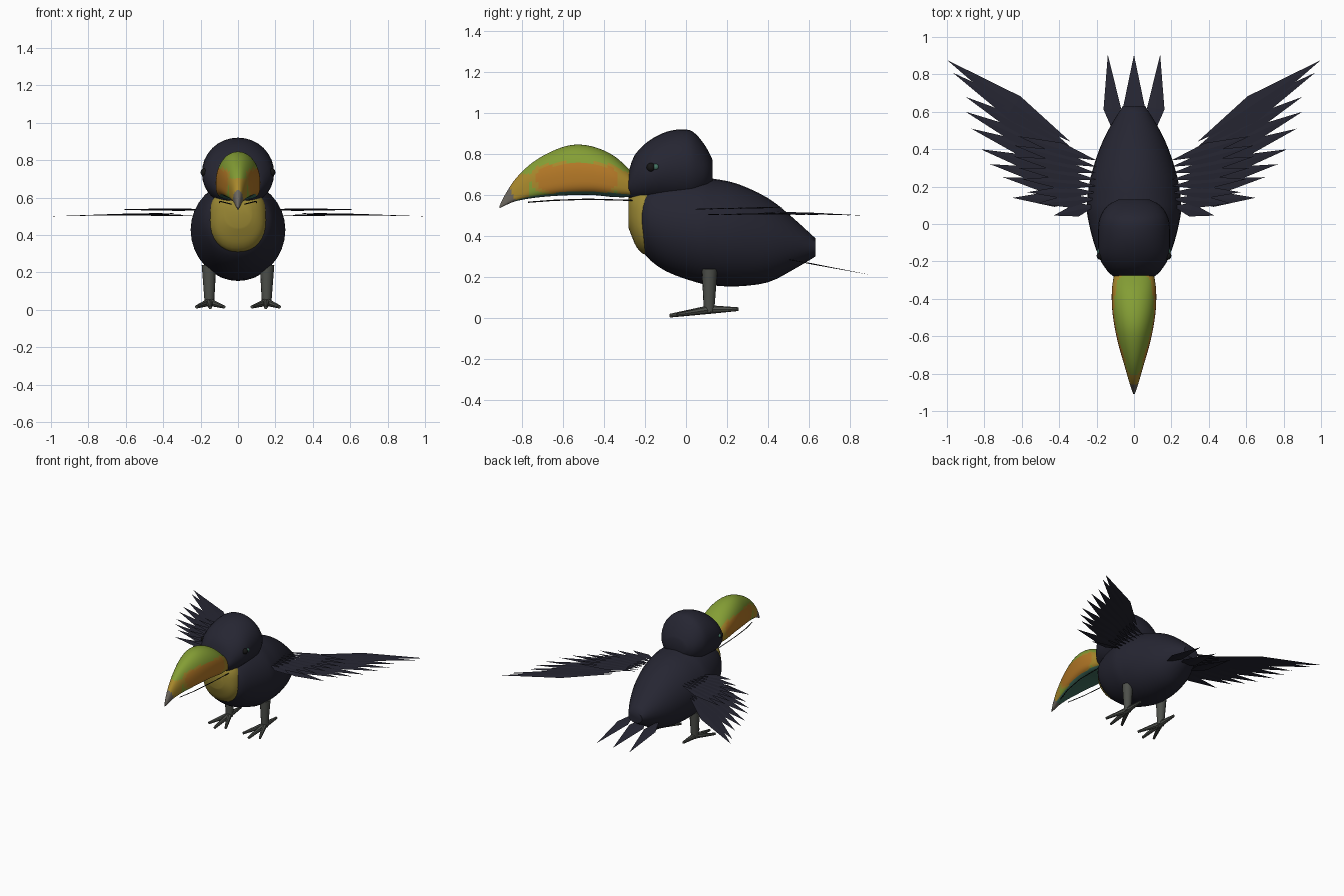
import bpy, bmesh, math
from mathutils import Vector

if "Cube" in bpy.data.objects:
    bpy.data.objects.remove(bpy.data.objects["Cube"])


def mat(name, r, g, b):
    m = bpy.data.materials.new(name)
    m.diffuse_color = (r, g, b, 1)
    m.use_nodes = True
    m.node_tree.nodes["Principled BSDF"].inputs["Base Color"].default_value = m.diffuse_color
    return m


NAVY = mat("navy black plumage", 0.019, 0.019, 0.032)
YELLOW = mat("yellow bib", 0.33, 0.25, 0.035)
GREEN = mat("beak green", 0.23, 0.34, 0.035)
ORANGE = mat("beak orange", 0.46, 0.19, 0.02)
AMBER = mat("beak amber", 0.40, 0.25, 0.025)
GREY = mat("beak tip grey", 0.15, 0.135, 0.115)
TEAL = mat("teal", 0.06, 0.18, 0.13)
LEG = mat("leg grey", 0.075, 0.08, 0.07)
BLACK = mat("black", 0.008, 0.008, 0.008)


def finish(name, bm, mats, smooth=None):
    bmesh.ops.recalc_face_normals(bm, faces=bm.faces)
    me = bpy.data.meshes.new(name)
    bm.to_mesh(me)
    bm.free()
    for m in mats:
        me.materials.append(m)
    if smooth:
        me.polygons.foreach_set("use_smooth", [True] * len(me.polygons))
        me.set_sharp_from_angle(angle=math.radians(smooth))
    ob = bpy.data.objects.new(name, me)
    bpy.context.collection.objects.link(ob)
    return ob


def spline(a, b, c, d, t):
    return 0.5 * (2 * b + (c - a) * t + (2 * a - 5 * b + 4 * c - d) * t * t
                  + (3 * b - a - 3 * c + d) * t ** 3)


def loft(name, stations, mats, n=32, sub=3, mid=0.5, low=2.0, high=2.0, smooth=50):
    """Skin rounded sections (y, bottom z, top z, half width) along y."""
    rows, last = [], len(stations) - 1
    for i in range(last):
        q = [stations[min(max(i + k, 0), last)] for k in (-1, 0, 1, 2)]
        for s in range(sub):
            rows.append([spline(*v, s / sub) for v in zip(*q)])
    rows.append(stations[-1])
    bm = bmesh.new()
    rings = []
    for y, zb, zt, w in rows:
        zm = zb + mid * (zt - zb)
        ring = []
        for k in range(n):
            a = 2 * math.pi * k / n
            c, s = math.cos(a), math.sin(a)
            e = 2 / (high if s > 0 else low)
            x = math.copysign(abs(c) ** e, c) * w
            z = math.copysign(abs(s) ** e, s) * ((zt - zm) if s > 0 else (zm - zb))
            ring.append(bm.verts.new((x, y, zm + z)))
        rings.append(ring)
    for r0, r1 in zip(rings, rings[1:]):
        for k in range(n):
            bm.faces.new((r0[k], r0[(k + 1) % n], r1[(k + 1) % n], r1[k]))
    bm.faces.new(rings[0])
    bm.faces.new(rings[-1])
    return finish(name, bm, mats, smooth)


def limb(bm, p, q, r1, r2, n=10):
    """Tapered rod from p to q."""
    p, q = Vector(p), Vector(q)
    d = q - p
    res = bmesh.ops.create_cone(bm, cap_ends=True, segments=n, radius1=r1, radius2=r2, depth=d.length)
    rot = d.to_track_quat('Z', 'Y')
    for v in res["verts"]:
        v.co = rot @ v.co + (p + q) / 2


def feather(bm, base, tip, half, wide=0.45, thick=0.003):
    """Thin pointed diamond with a slight ridge."""
    base, tip = Vector(base), Vector(tip)
    d = tip - base
    side = Vector((-d.y, d.x, 0)).normalized() * half
    m = base + d * wide
    up = Vector((0, 0, thick))
    rim = [bm.verts.new(v) for v in (base, m - side, tip, m + side)]
    for c in (bm.verts.new(m + up), bm.verts.new(m - up)):
        for k in range(4):
            bm.faces.new((rim[k], rim[(k + 1) % 4], c))


# Body, head and bib
loft("body", [(-.23, .40, .60, .10), (-.20, .31, .65, .17), (-.10, .23, .68, .215),
              (.05, .175, .69, .25), (.13, .16, .68, .25), (.25, .155, .655, .232),
              (.40, .175, .585, .185), (.52, .235, .49, .128), (.63, .30, .39, .06)], [NAVY])
loft("head", [(-.28, .58, .71, .11), (-.25, .56, .795, .143), (-.18, .555, .865, .185),
              (-.09, .55, .91, .193), (0, .55, .92, .19), (.05, .56, .895, .176),
              (.10, .60, .83, .14), (.13, .65, .77, .085)], [NAVY])
loft("bib", [(-.28, .44, .59, .07), (-.265, .40, .61, .105), (-.24, .345, .63, .135),
             (-.20, .31, .65, .152), (-.15, .33, .64, .145)], [YELLOW], low=2.2, high=2.8)

# Beak, coloured by zone
beak = loft("beak", [(-.26, .59, .71, .105), (-.35, .59, .79, .118), (-.45, .60, .835, .117),
                     (-.55, .60, .845, .104), (-.65, .595, .815, .082), (-.75, .585, .757, .053),
                     (-.83, .57, .68, .030), (-.88, .55, .605, .015), (-.91, .535, .545, .003)],
            [GREEN, ORANGE, AMBER, GREY, TEAL], n=48, sub=6, mid=.4, low=3.5, high=2.1)
for f in beak.data.polygons:
    y, z = f.center.y, f.center.z
    blob = abs((y + .53) / .20) ** 3 + abs((z - .68) / .07) ** 3
    if y < -.83 - (z - .57) * .4:
        f.material_index = 3
    elif f.normal.z < -.75:
        f.material_index = 4
    elif blob < 1:
        f.material_index = 1
    elif (y < -.76 and z < .70) or (y > -.33 and z < .71) or blob < 1.5:
        f.material_index = 2

# Thin mouth lines under the beak edges
bm = bmesh.new()
for s in (-1, 1):
    pts = [(.035, -.77, .565), (.07, -.65, .574), (.095, -.48, .580), (.10, -.26, .574)]
    for p, q in zip(pts, pts[1:]):
        limb(bm, (s * p[0], *p[1:]), (s * q[0], *q[1:]), .003, .003, 6)
finish("mouth_lines", bm, [BLACK])

# Eyes
for name, y, z, x, r, m in (("eyes", -.17, .735, .178, .022, BLACK),
                            ("eye_patches", -.147, .737, .182, .016, TEAL)):
    bm = bmesh.new()
    for s in (-1, 1):
        res = bmesh.ops.create_uvsphere(bm, u_segments=16, v_segments=10, radius=r)
        for v in res["verts"]:
            v.co += Vector((s * x, y, z))
    finish(name, bm, [m], 60)

# Wings: long lower flight feathers and a shorter upper layer
flight = [(1.0, .877), (.97, .81), (.90, .68), (.90, .60), (.87, .51),
          (.82, .40), (.77, .32), (.70, .25), (.65, .14)]
cover = [(.62, .47), (.64, .42), (.64, .36), (.62, .30), (.60, .24), (.57, .17), (.52, .11), (.43, .045)]
for side, s in (("right", 1), ("left", -1)):
    bm = bmesh.new()
    for i, (x, y) in enumerate(flight):
        t = i / (len(flight) - 1)
        feather(bm, (s * (.34 - .10 * t), .44 - .31 * t, .519 - .002 * i),
                (s * x, y, .50 + .001 * i), .055 - .012 * t)
    for i, (x, y) in enumerate(cover):
        t = i / (len(cover) - 1)
        feather(bm, (s * .20, .34 - .24 * t, .54 - .001 * i), (s * x, y, .538 - .001 * i), .036)
    finish(side + "_wing", bm, [NAVY])

# Tail feathers
bm = bmesh.new()
for x0, x1 in ((0, 0), (-.105, -.14), (.105, .14)):
    feather(bm, (x0, .48, .29), (x1, .905, .21), .047 if x0 else .06, .32)
finish("tail", bm, [NAVY])

# Legs and feet
for side, s in (("right", 1), ("left", -1)):
    bm = bmesh.new()
    limb(bm, (s * .155, .115, .24), (s * .153, .112, .03), .039, .025, 12)
    for tip in ((.075, -.045, .016), (.148, -.08, .012), (.222, -.045, .016), (.155, .255, .044)):
        limb(bm, (s * .153, .115, .042), (s * tip[0], *tip[1:]), .021, .009, 8)
    finish(side + "_leg", bm, [LEG], 40)
